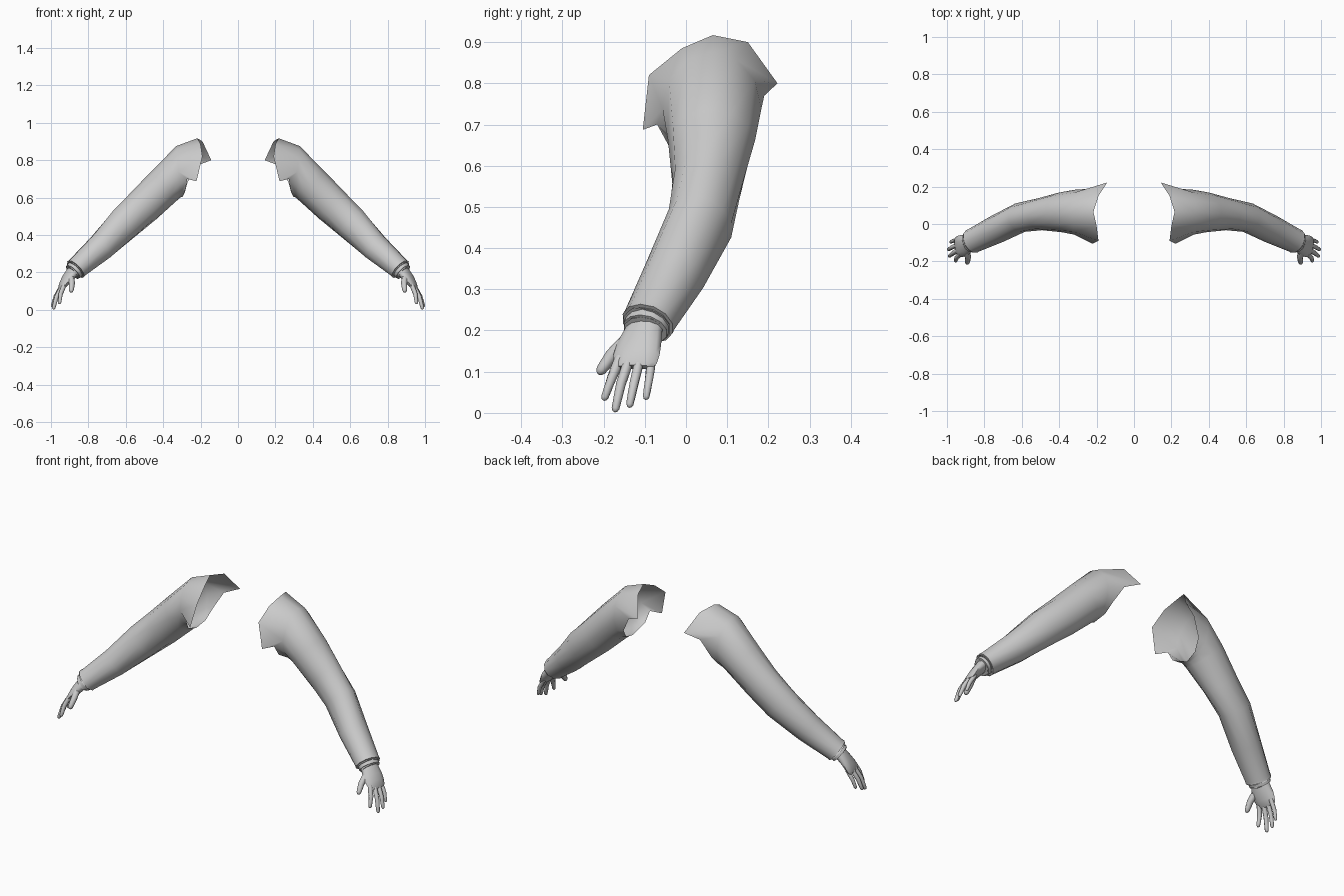
import bpy, bmesh, math
from mathutils import Vector

if "Cube" in bpy.data.objects:
    bpy.data.objects.remove(bpy.data.objects["Cube"])

grey = bpy.data.materials.new("light_grey")
grey.diffuse_color = (0.60, 0.60, 0.60, 1)
grey.use_nodes = True
grey.node_tree.nodes["Principled BSDF"].inputs["Base Color"].default_value = grey.diffuse_color


def ring(c, t, a, b, n):
    """Ellipse around direction t, starting at its upper side, then towards the front."""
    t = Vector(t).normalized()
    u = Vector((-t.y, t.x, 0)).normalized()
    v = t.cross(u)
    return [Vector(c) + v * b * math.cos(k * math.tau / n) - u * a * math.sin(k * math.tau / n)
            for k in range(n)]


def sections(rows, n, first_dir=None):
    """Rings along a path of rows (x, y, z, half width, half height)."""
    pts = [Vector(r[:3]) for r in rows]
    out = []
    for i, r in enumerate(rows):
        t = pts[min(i + 1, len(pts) - 1)] - pts[max(i - 1, 0)]
        if i == 0 and first_dir:
            t = Vector(first_dir)
        out.append(ring(pts[i], t, r[3], r[4], n))
    return out


def loft(bm, rings, cap_start=False, cap_end=False):
    n = len(rings[0])
    vs = [[bm.verts.new(p) for p in r] for r in rings]
    for p, q in zip(vs, vs[1:]):
        for k in range(n):
            j = (k + 1) % n
            bm.faces.new((p[k], p[j], q[j], q[k]))
    if cap_start:
        bm.faces.new(vs[0][::-1])
    if cap_end:
        bm.faces.new(vs[-1])


def finish(name, bm, angle):
    bmesh.ops.recalc_face_normals(bm, faces=bm.faces)
    me = bpy.data.meshes.new(name)
    bm.to_mesh(me)
    bm.free()
    me.materials.append(grey)
    ob = bpy.data.objects.new(name, me)
    bpy.context.collection.objects.link(ob)
    bpy.ops.object.select_all(action='DESELECT')
    ob.select_set(True)
    bpy.context.view_layer.objects.active = ob
    bpy.ops.object.shade_smooth_by_angle(angle=math.radians(angle))
    ob.modifiers.new("mirror", 'MIRROR').use_clip = False
    return ob


# Sleeve: ragged shoulder opening, then rings down to the rim
opening = [Vector(p) for p in (
    (0.217, 0.065, 0.917), (0.20, -0.01, 0.885), (0.19, -0.09, 0.82),
    (0.222, -0.105, 0.687), (0.272, -0.07, 0.70), (0.28, -0.04, 0.645),
    (0.295, 0.05, 0.605), (0.285, 0.12, 0.625), (0.27, 0.165, 0.68),
    (0.22, 0.19, 0.77), (0.143, 0.222, 0.80), (0.19, 0.15, 0.90))]
arm = [(0.318, 0.063, 0.738, 0.120, 0.138),
       (0.395, 0.062, 0.662, 0.106, 0.104),
       (0.503, 0.052, 0.557, 0.086, 0.099),
       (0.609, 0.034, 0.460, 0.080, 0.093),
       (0.735, -0.028, 0.333, 0.076, 0.076),
       (0.858, -0.088, 0.226, 0.066, 0.060),
       (0.868, -0.093, 0.217, 0.067, 0.061),
       (0.872, -0.095, 0.213, 0.062, 0.056),
       (0.866, -0.092, 0.219, 0.057, 0.051)]
bm = bmesh.new()
loft(bm, [opening] + sections(arm, 12, (1, 0, -0.08)))
finish("sleeve", bm, 50)

# Inner cuff peeking out of the sleeve
cuff = [(0.862, -0.090, 0.222, 0.057, 0.050),
        (0.883, -0.099, 0.202, 0.057, 0.048),
        (0.886, -0.101, 0.199, 0.053, 0.044),
        (0.874, -0.096, 0.210, 0.048, 0.036)]
bm = bmesh.new()
loft(bm, sections(cuff, 12))
finish("cuff", bm, 50)

# Palm
palm = [(0.868, -0.095, 0.225, 0.046, 0.030),
        (0.890, -0.104, 0.195, 0.050, 0.029),
        (0.910, -0.114, 0.168, 0.058, 0.026),
        (0.930, -0.120, 0.142, 0.058, 0.021),
        (0.945, -0.123, 0.120, 0.053, 0.015),
        (0.951, -0.124, 0.111, 0.045, 0.009)]
bm = bmesh.new()
loft(bm, sections(palm, 12), True, True)
finish("palm", bm, 60)


def digit(name, base, mid, tip, r):
    """Tapered finger bent at its middle, with a rounded tip."""
    base, mid, tip = Vector(base), Vector(mid), Vector(tip)
    d = (tip - mid).normalized()
    stops = [(base, 1), (base.lerp(mid, 0.6), 1), (mid, 0.95), (mid.lerp(tip, 0.5), 0.85),
             (tip - d * r * 0.7, 0.75), (tip - d * r * 0.2, 0.5), (tip, 0.15)]
    bm = bmesh.new()
    loft(bm, sections([(*p, r * s, r * s) for p, s in stops], 8), True, True)
    finish(name, bm, 60)


# Fingers and thumb
digit("index_finger", (0.928, -0.160, 0.135), (0.948, -0.180, 0.085), (0.955, -0.200, 0.030), 0.0125)
digit("middle_finger", (0.938, -0.138, 0.130), (0.970, -0.158, 0.070), (0.988, -0.173, 0.002), 0.0125)
digit("ring_finger", (0.942, -0.112, 0.130), (0.975, -0.126, 0.072), (0.994, -0.138, 0.013), 0.012)
digit("little_finger", (0.938, -0.083, 0.130), (0.967, -0.090, 0.080), (0.982, -0.098, 0.032), 0.011)
digit("thumb", (0.893, -0.140, 0.180), (0.888, -0.180, 0.140), (0.892, -0.213, 0.094), 0.017)
